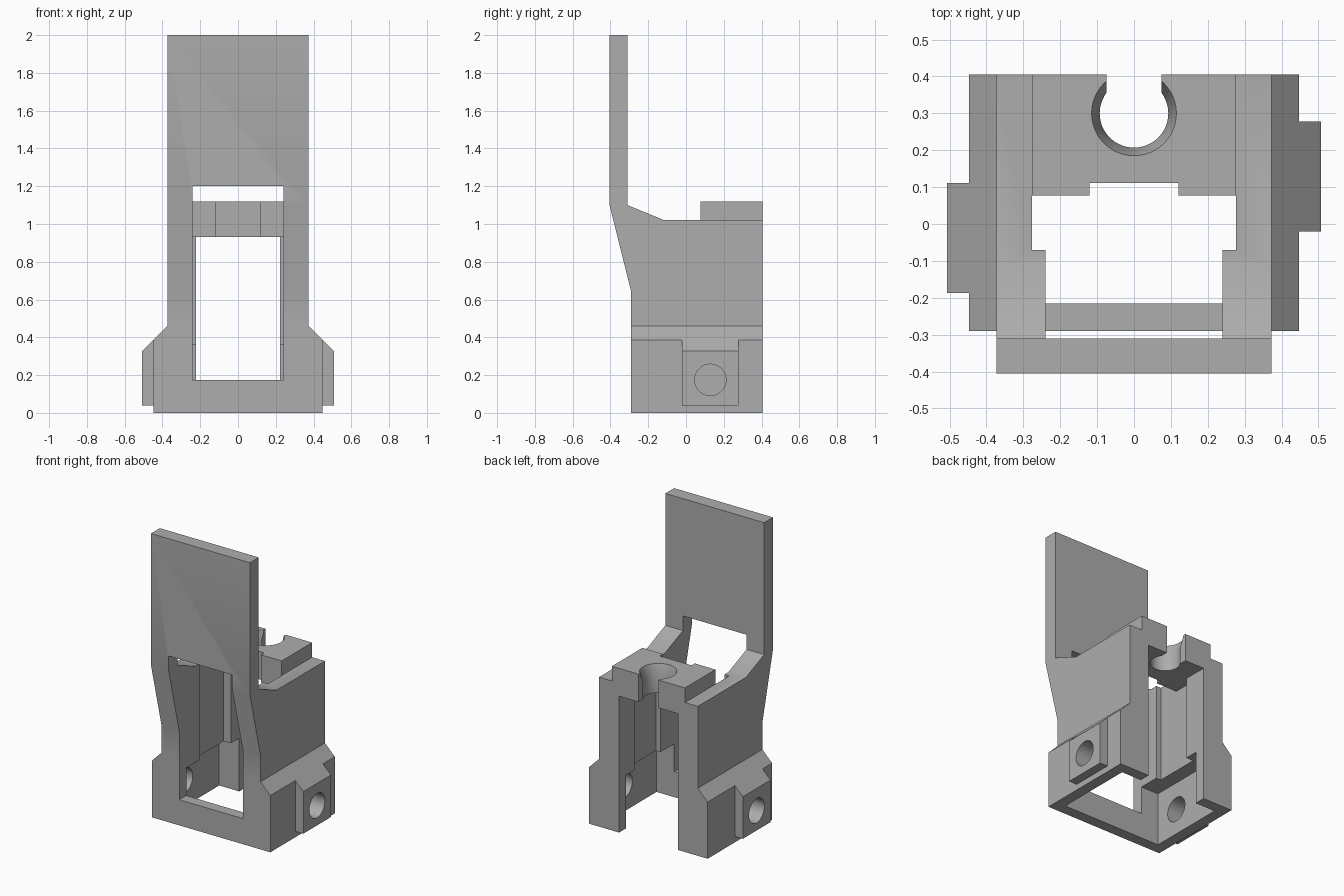
import bpy, bmesh
from mathutils import Matrix

cube = bpy.data.objects.get("Cube")
if cube:
    bpy.data.objects.remove(cube, do_unlink=True)

grey = bpy.data.materials.new("plain grey")
grey.use_nodes = True
COLOUR = (0.42, 0.42, 0.42, 1)
grey.diffuse_color = COLOUR
grey.node_tree.nodes["Principled BSDF"].inputs["Base Color"].default_value = COLOUR


def finish(name, bm):
    bmesh.ops.recalc_face_normals(bm, faces=bm.faces)
    mesh = bpy.data.meshes.new(name)
    bm.to_mesh(mesh)
    bm.free()
    mesh.materials.append(grey)
    ob = bpy.data.objects.new(name, mesh)
    bpy.context.collection.objects.link(ob)
    return ob


def prism(name, points, axis, lo, hi):
    """Extrude a profile along x (points are y, z) or y (points are x, z)."""
    bm = bmesh.new()
    place = (lambda a, b: (lo, a, b)) if axis == "x" else (lambda a, b: (a, lo, b))
    face = bm.faces.new([bm.verts.new(place(a, b)) for a, b in points])
    out = bmesh.ops.extrude_face_region(bm, geom=[face])
    move = (hi - lo, 0, 0) if axis == "x" else (0, hi - lo, 0)
    bmesh.ops.translate(bm, vec=move,
                        verts=[v for v in out["geom"] if isinstance(v, bmesh.types.BMVert)])
    return finish(name, bm)


def box(name, x, y, z):
    return prism(name, [(x[0], z[0]), (x[1], z[0]), (x[1], z[1]), (x[0], z[1])], "y", *y)


def cone(name, centre, r1, r2, depth, along_x=False):
    bm = bmesh.new()
    turn = Matrix.Rotation(1.5707963, 4, "Y") if along_x else Matrix()
    bmesh.ops.create_cone(bm, cap_ends=True, segments=48, radius1=r1, radius2=r2,
                          depth=depth, matrix=Matrix.Translation(centre) @ turn)
    return finish(name, bm)


def combine(target, tool, operation):
    mod = target.modifiers.new("cut", "BOOLEAN")
    mod.operation, mod.solver, mod.object = operation, "EXACT", tool
    graph = bpy.context.evaluated_depsgraph_get()
    result = bpy.data.meshes.new_from_object(target.evaluated_get(graph))
    target.modifiers.clear()
    target.data = result
    bpy.data.objects.remove(tool, do_unlink=True)


# Tall housing with the front plate rising above it
housing = prism("bracket_housing", [
    (-0.29, 0), (0.405, 0), (0.405, 1.02), (-0.115, 1.02), (-0.31, 1.1),
    (-0.31, 2), (-0.405, 2), (-0.405, 1.1), (-0.29, 0.64)], "x", -0.373, 0.373)

# Wider foot with sloping shoulders
foot = prism("foot", [(-0.447, 0), (0.447, 0), (0.447, 0.387), (0.373, 0.461),
                      (-0.373, 0.461), (-0.447, 0.387)], "y", -0.29, 0.405)
combine(housing, foot, "UNION")

# Side bosses, staggered in depth
BOSSES = [(1, -0.02, 0.278), (-1, -0.187, 0.111)]
for side, y0, y1 in BOSSES:
    boss = prism("boss", [(side * 0.4, 0.04), (side * 0.507, 0.04), (side * 0.507, 0.327),
                          (side * 0.4, 0.434)], "y", y0, y1)
    combine(housing, boss, "UNION")

# Raised rear shelf
combine(housing, box("shelf", (-0.276, 0.276), (0.077, 0.405), (0.95, 1.12)), "UNION")

# Front window, inner cavity, rear opening and open floor
CUTS = [
    ((-0.24, 0.24), (-0.5, -0.06), (0.175, 1.2)),
    ((-0.276, 0.276), (-0.07, 0.077), (0.3, 1.3)),
    ((-0.276, 0.276), (0.05, 0.24), (0.3, 0.93)),
    ((-0.373, 0.373), (-0.215, 0.33), (-0.1, 0.363)),
    ((-0.222, 0.222), (0.2, 0.5), (-0.1, 0.93)),
    ((-0.12, 0.12), (0, 0.111), (0.8, 1.3)),
    ((-0.075, 0.075), (0.33, 0.5), (0.8, 1.3)),
]
for x, y, z in CUTS:
    combine(housing, box("cutter", x, y, z), "DIFFERENCE")

# Flared round hole in the shelf
combine(housing, cone("cutter", (0, 0.3, 1), 0.093, 0.093, 0.5), "DIFFERENCE")
combine(housing, cone("cutter", (0, 0.3, 1.12), 0.093, 0.137, 0.14), "DIFFERENCE")

# Round holes through the bosses
for side, y0, y1 in BOSSES:
    centre = (side * 0.45, (y0 + y1) / 2, 0.175)
    combine(housing, cone("cutter", centre, 0.083, 0.083, 0.3, True), "DIFFERENCE")

bpy.context.view_layer.objects.active = housing
housing.select_set(True)
bpy.ops.object.shade_smooth_by_angle(angle=0.5)
